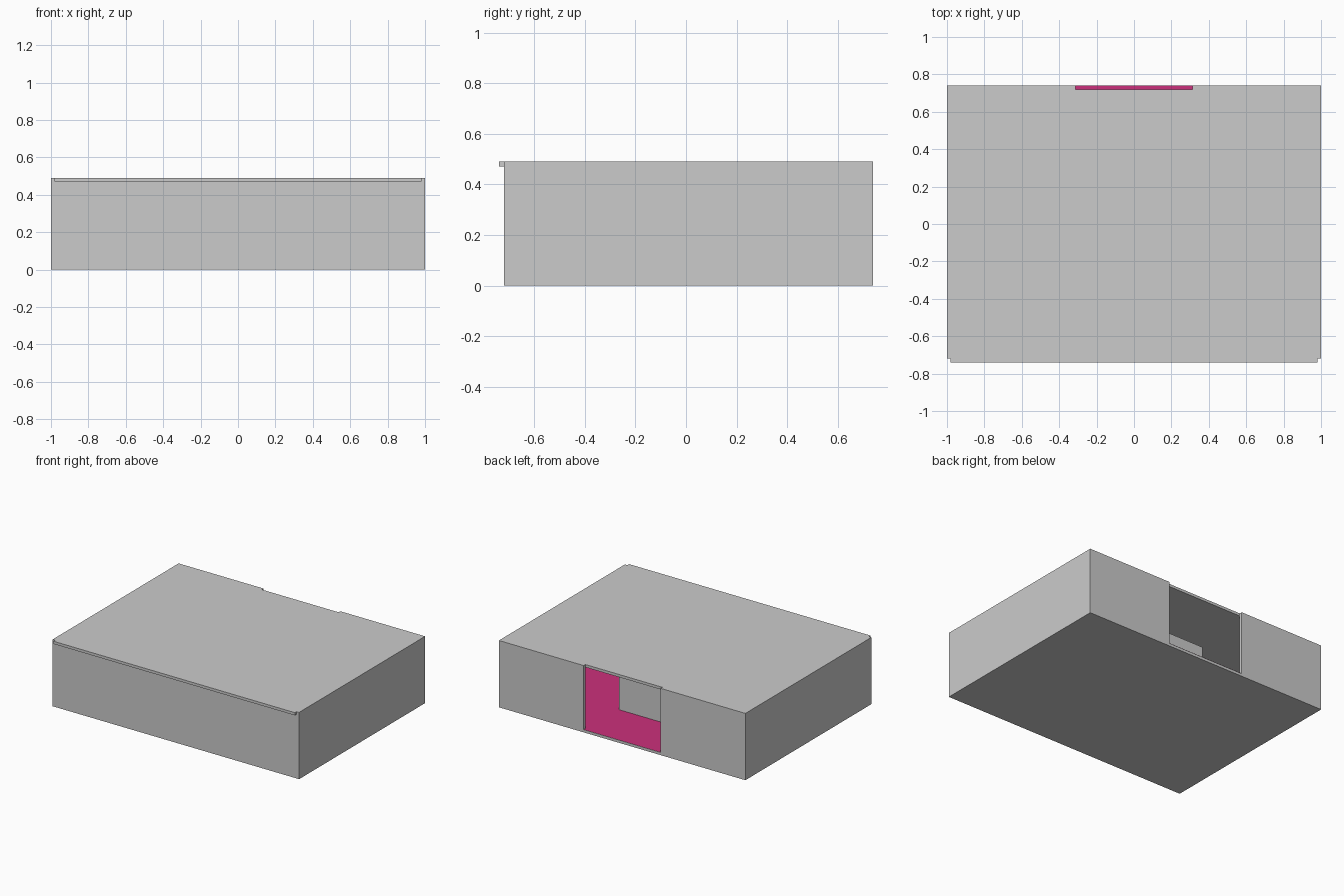
import bpy

if "Cube" in bpy.data.objects:
    bpy.data.objects.remove(bpy.data.objects["Cube"])

T = 0.02             # panel thickness
HX, HY, H = 1.0, 0.74, 0.49
DOOR = 0.312         # half width of the rear opening


def box(name, x0, x1, y0, y1, z0, z1):
    """Axis-aligned box from its limits."""
    bpy.ops.mesh.primitive_cube_add(
        size=1, location=((x0 + x1) / 2, (y0 + y1) / 2, (z0 + z1) / 2))
    ob = bpy.context.object
    ob.name = name
    ob.scale = (x1 - x0, y1 - y0, z1 - z0)
    bpy.ops.object.transform_apply(location=False, rotation=False, scale=True)
    return ob


# Base slab and low front wall that the lid slides over
box("base", -HX + T, HX - T, -HY + T, HY, 0, T)
box("front_wall", -HX + T, HX - T, -HY + T, -HY + 2 * T, T, H - T)

# Side walls and the two halves of the back wall
for side, s in (("left", -1), ("right", 1)):
    a, b = sorted((s * (HX - T), s * HX))
    box(side + "_wall", a, b, -HY + T, HY, 0, H)
    a, b = sorted((s * DOOR, s * (HX - T)))
    box(side + "_back_wall", a, b, HY - T, HY, T, H)

# Lid, overhanging at the front and stopping at the back wall
box("lid", -HX + T, HX - T, -HY, HY - T, H - T, H)

# Block standing inside
box("inner_block", -0.3, 0.3, -0.35, 0.35, T, 0.39)

# Coloured floor lining, visible through the rear opening
bpy.ops.mesh.primitive_plane_add(size=1, location=(0, T, T + 0.001))
lining = bpy.context.object
lining.name = "floor_lining"
lining.scale = (2 * (HX - T), 2 * (HY - T), 1)
bpy.ops.object.transform_apply(location=False, rotation=False, scale=True)
pink = bpy.data.materials.new("pink")
pink.diffuse_color = (0.6, 0.03, 0.2, 1)
pink.use_nodes = True
pink.node_tree.nodes["Principled BSDF"].inputs["Base Color"].default_value = pink.diffuse_color
lining.data.materials.append(pink)
